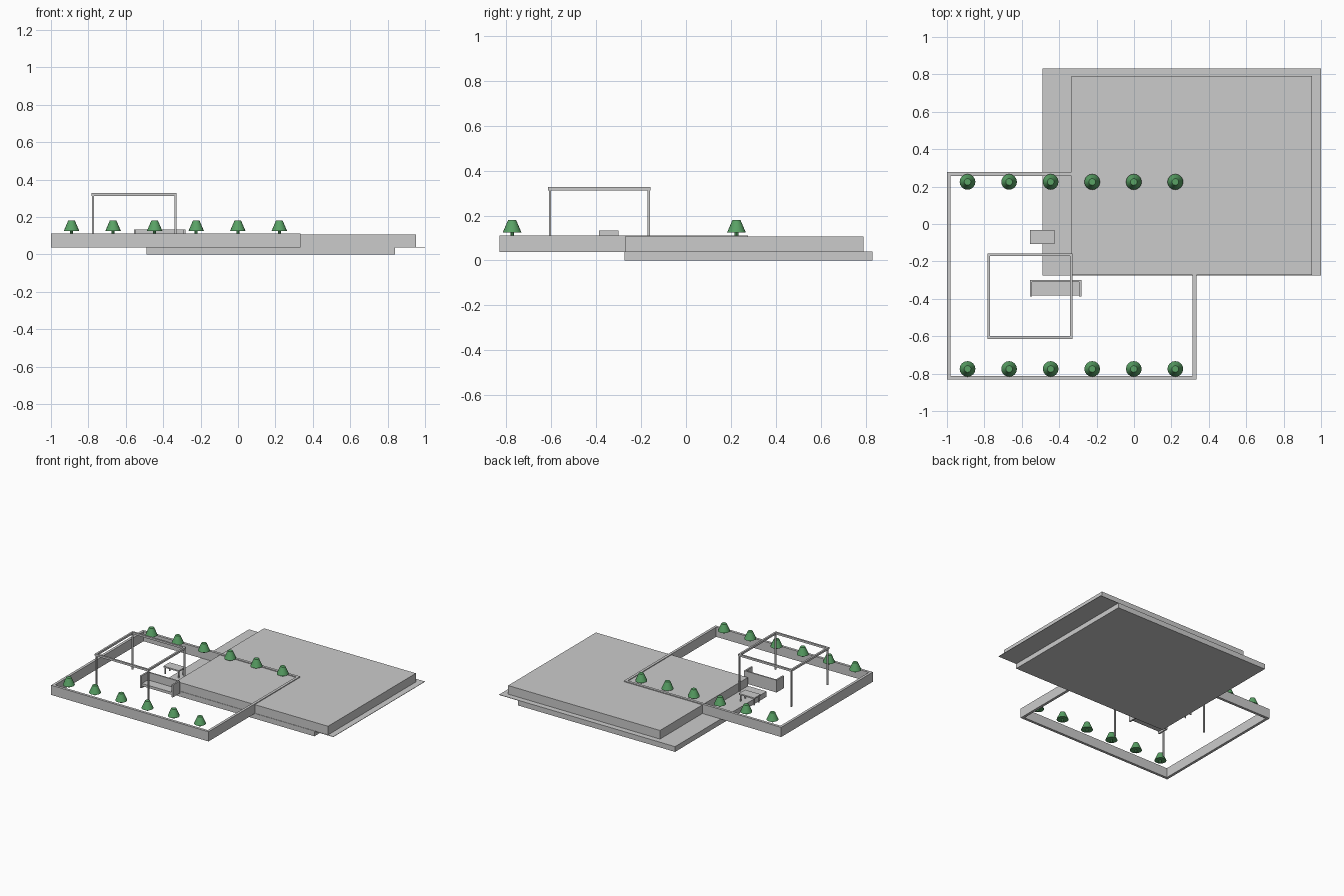
import bpy, bmesh, math
from mathutils import Matrix, Vector

if "Cube" in bpy.data.objects:
    bpy.data.objects.remove(bpy.data.objects["Cube"])


def material(name, rgb):
    m = bpy.data.materials.new(name)
    m.diffuse_color = (*rgb, 1)
    m.use_nodes = True
    m.node_tree.nodes["Principled BSDF"].inputs["Base Color"].default_value = m.diffuse_color
    return m


GREY = material("light grey", (0.6, 0.6, 0.6))
GREEN = material("leaf green", (0.10, 0.36, 0.13))


def finish(name, bm, mat):
    bmesh.ops.recalc_face_normals(bm, faces=bm.faces[:])
    me = bpy.data.meshes.new(name)
    bm.to_mesh(me)
    bm.free()
    me.materials.append(mat)
    ob = bpy.data.objects.new(name, me)
    bpy.context.collection.objects.link(ob)
    return ob


def add_box(bm, x, y, z):
    # box from (min, max) pairs
    spans = (x, y, z)
    mid = Vector([(a + b) / 2 for a, b in spans])
    size = [b - a for a, b in spans]
    bmesh.ops.create_cube(bm, size=1, matrix=Matrix.Translation(mid) @ Matrix.Diagonal((*size, 1)))


def boxes(name, items, mat=GREY):
    bm = bmesh.new()
    for item in items:
        add_box(bm, *item)
    return finish(name, bm, mat)


def ring(name, x, y, z, t, mat=GREY):
    # rectangular frame with clean mitred corners
    bm = bmesh.new()
    loops = []
    for inset, h in ((0, z[0]), (0, z[1]), (t, z[1]), (t, z[0])):
        x0, x1, y0, y1 = x[0] + inset, x[1] - inset, y[0] + inset, y[1] - inset
        loops.append([bm.verts.new((px, py, h))
                      for px, py in ((x0, y0), (x1, y0), (x1, y1), (x0, y1))])
    for i in range(4):
        a, b = loops[i], loops[(i + 1) % 4]
        for j in range(4):
            k = (j + 1) % 4
            bm.faces.new((a[j], a[k], b[k], b[j]))
    return finish(name, bm, mat)


# House slabs
boxes("foundation", [((-0.49, 0.84), (-0.275, 0.832), (0, 0.037))])
boxes("base_plate", [((-0.49, 1.0), (-0.275, 0.832), (0.037, 0.04))])
boxes("house_block", [((-0.333, 0.953), (-0.272, 0.79), (0.04, 0.106))])

# Garden wall
ring("garden_wall", (-1.0, 0.333), (-0.832, 0.277), (0.038, 0.112), 0.02)

# Pergola: top frame and four posts
ring("pergola_frame", (-0.783, -0.328), (-0.614, -0.158), (0.312, 0.327), 0.014)
boxes("pergola_posts", [((x - 0.005, x + 0.005), (y - 0.005, y + 0.005), (0.04, 0.313))
                        for x in (-0.775, -0.335) for y in (-0.606, -0.166)])

# Sofa: seat, back and two arms
boxes("sofa", [((-0.545, -0.292), (-0.383, -0.308), (0.055, 0.075)),
               ((-0.557, -0.281), (-0.31, -0.3), (0.04, 0.134)),
               ((-0.557, -0.545), (-0.387, -0.31), (0.04, 0.134)),
               ((-0.293, -0.281), (-0.387, -0.31), (0.04, 0.134))])

# Table: top and four legs
boxes("table", [((-0.557, -0.425), (-0.107, -0.032), (0.09, 0.1))] +
      [((x - 0.004, x + 0.004), (y - 0.004, y + 0.004), (0.04, 0.09))
       for x in (-0.548, -0.434) for y in (-0.098, -0.041)])

# Two rows of small trees: tapered crown on a short stem
for row, y in (("front", -0.775), ("back", 0.225)):
    for i in range(6):
        bm = bmesh.new()
        x = -0.89 + 0.2222 * i
        bmesh.ops.create_cone(bm, cap_ends=True, segments=16, radius1=0.042, radius2=0.018,
                              depth=0.056, matrix=Matrix.Translation((x, y, 0.152)))
        bmesh.ops.create_cone(bm, cap_ends=True, segments=8, radius1=0.008, radius2=0.008,
                              depth=0.02, matrix=Matrix.Translation((x, y, 0.115)))
        ob = finish(f"{row}_tree_{i + 1}", bm, GREEN)
        bpy.context.view_layer.objects.active = ob
        ob.select_set(True)
        bpy.ops.object.shade_smooth_by_angle(angle=math.radians(35))
        ob.select_set(False)
